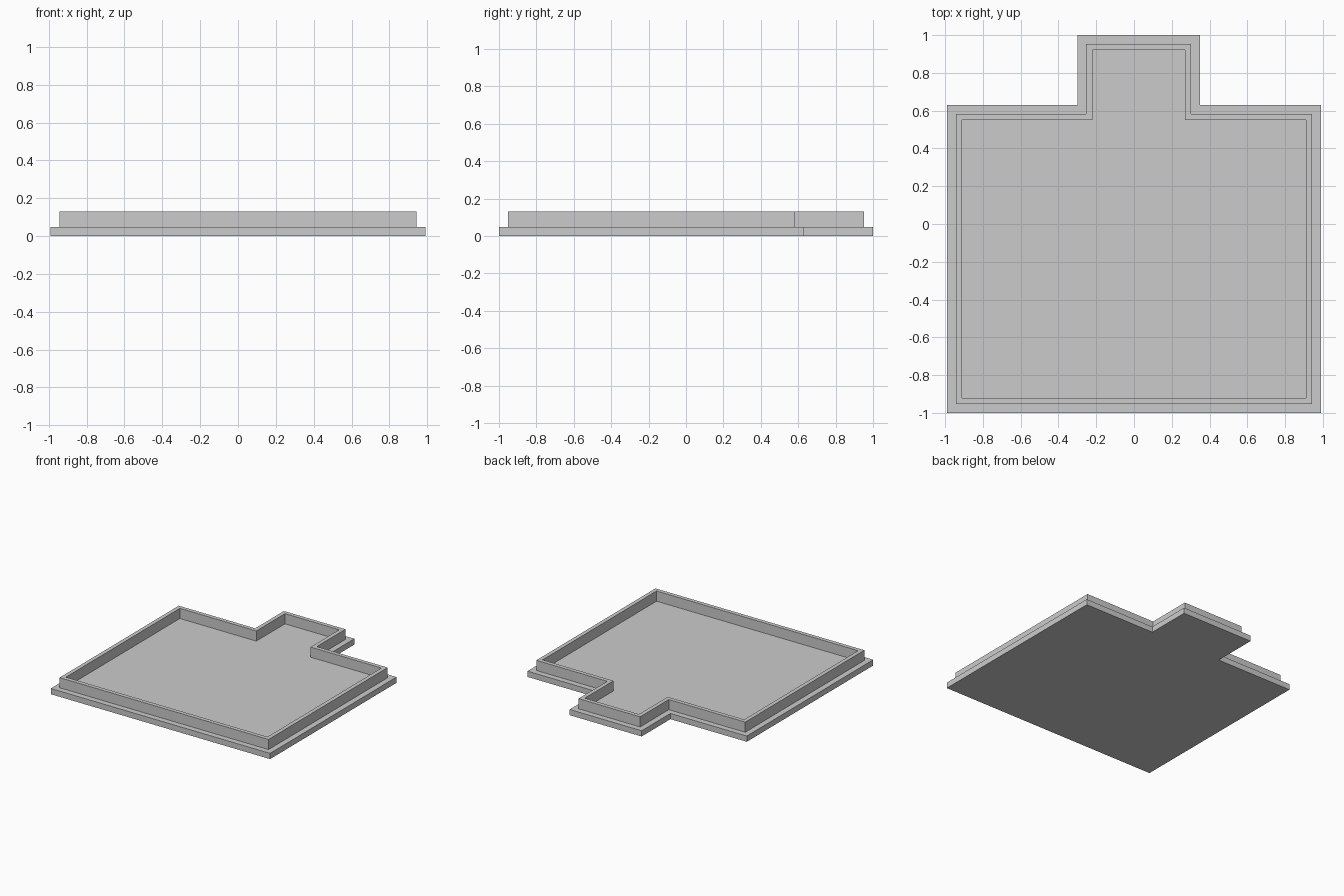
import bpy
import bmesh

cube = bpy.data.objects.get("Cube")
if cube:
    bpy.data.objects.remove(cube, do_unlink=True)

BASE_TOP = 0.047
WALL_TOP = 0.13

grey = bpy.data.materials.new("plain grey")
grey.use_nodes = True
colour = (0.6, 0.6, 0.6, 1)
grey.diffuse_color = colour
grey.node_tree.nodes["Principled BSDF"].inputs["Base Color"].default_value = colour


def outline(inset):
    """Room footprint with a rear alcove, moved inwards by inset."""
    side, front, shoulder, back = 0.99 - inset, inset - 1, 0.63 - inset, 1 - inset
    left, right = 0.35 - inset, inset - 0.30
    return [(-side, front), (side, front), (side, shoulder), (left, shoulder),
            (left, back), (right, back), (right, shoulder), (-side, shoulder)]


# One stepped shell: each ring is an inset and a height, capped at both ends
rings = [(0, 0), (0, BASE_TOP), (0.047, BASE_TOP), (0.047, WALL_TOP),
         (0.08, WALL_TOP), (0.08, BASE_TOP)]
bm = bmesh.new()
loops = [[bm.verts.new((x, y, z)) for x, y in outline(inset)] for inset, z in rings]
for low, high in zip(loops, loops[1:]):
    for i in range(len(low)):
        j = (i + 1) % len(low)
        bm.faces.new((low[i], low[j], high[j], high[i]))
bm.faces.new(loops[0][::-1])
bm.faces.new(loops[-1])

mesh = bpy.data.meshes.new("walled_floor_plan")
bm.to_mesh(mesh)
bm.free()
mesh.materials.append(grey)
bpy.context.collection.objects.link(bpy.data.objects.new("walled_floor_plan", mesh))
